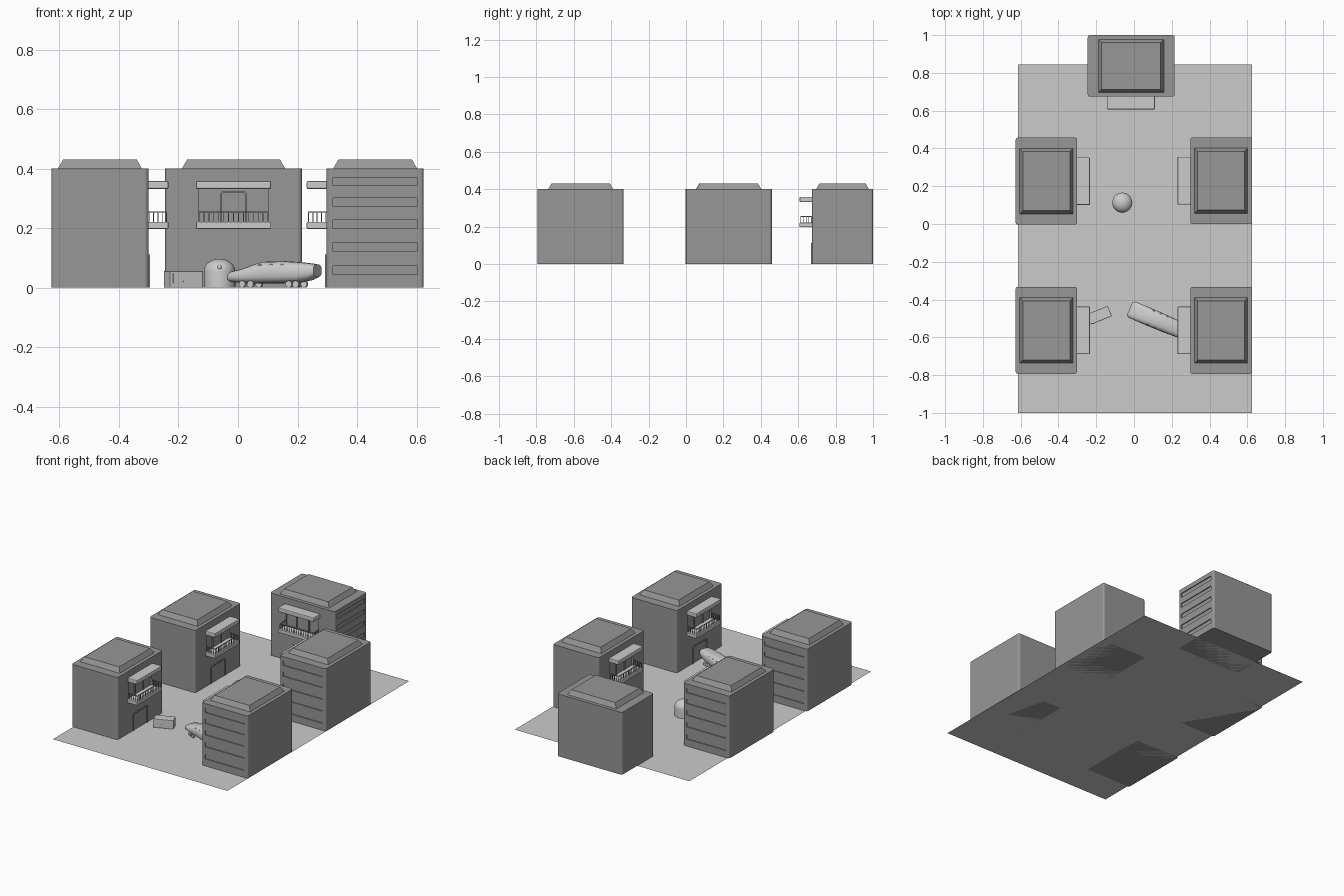
import bpy, bmesh, math
from mathutils import Matrix, Vector

if "Cube" in bpy.data.objects:
    bpy.data.objects.remove(bpy.data.objects["Cube"])

T = Matrix.Translation


def link(name, mesh, mat=Matrix()):
    ob = bpy.data.objects.new(name, mesh)
    bpy.context.collection.objects.link(ob)
    ob.matrix_world = mat
    return ob


def finish(bm, name):
    bmesh.ops.recalc_face_normals(bm, faces=bm.faces)
    me = bpy.data.meshes.new(name)
    bm.to_mesh(me)
    bm.free()
    return me


def add_box(bm, x0, x1, y0, y1, z0, z1):
    m = T(((x0 + x1) / 2, (y0 + y1) / 2, (z0 + z1) / 2)) @ Matrix.Diagonal((x1 - x0, y1 - y0, z1 - z0, 1))
    return bmesh.ops.create_cube(bm, size=1, matrix=m)['verts']


def boxes(name, dims, bevel=0, vertical=False):
    bm = bmesh.new()
    for d in dims:
        add_box(bm, *d)
    if bevel:
        edges = [e for e in bm.edges if not vertical or
                 abs(e.verts[0].co.z - e.verts[1].co.z) > 0.01]
        bmesh.ops.bevel(bm, geom=edges, offset=bevel, segments=3 if vertical else 2,
                        profile=0.5, affect='EDGES')
    return finish(bm, name)


def smooth(me, angle=35):
    for p in me.polygons:
        p.use_smooth = True
    me.set_sharp_from_angle(angle=math.radians(angle))
    return me


def arch(x0, x1, z0, z1, r, y):
    pts = [Vector((x0, y, z0))]
    for cx, a0 in ((x0 + r, 180), (x1 - r, 90)):
        for i in range(5):
            a = math.radians(a0 - i * 22.5)
            pts.append(Vector((cx + r * math.cos(a), y, z1 - r + r * math.sin(a))))
    return pts + [Vector((x1, y, z0))]


def door_frame(name, x0, x1, z0, z1, t, y0, y1):
    bm = bmesh.new()
    loops = [[bm.verts.new(p) for p in arch(x0 + i, x1 - i, z0, z1 - i, 0.014 - i, y)]
             for i, y in ((0, y1), (0, y0), (t, y0), (t, y1))]
    for a, b in zip(loops, loops[1:] + loops[:1]):
        for i in range(len(a) - 1):
            bm.faces.new((a[i], a[i + 1], b[i + 1], b[i]))
    for i in (0, -1):
        bm.faces.new([l[i] for l in loops])
    return finish(bm, name)


# Ground sheet
bm = bmesh.new()
bmesh.ops.create_grid(bm, x_segments=1, y_segments=1, size=1,
                      matrix=T((0.005, -0.0775, 0)) @ Matrix.Diagonal((0.62, 0.9225, 1, 1)))
link("ground_sheet", finish(bm, "ground_sheet"))

# Building block with window slots in one side and a shallow balcony recess in front
dark = bpy.data.materials.new("dark_grey")
dark.diffuse_color = (0.31, 0.31, 0.31, 1)
dark.use_nodes = True
dark.node_tree.nodes["Principled BSDF"].inputs["Base Color"].default_value = dark.diffuse_color
HX, HY = 0.23, 0.163
block = link("block", boxes("block", [(-HX, HX, -HY, HY, 0, 0.4)], 0.012, True))
cutter = link("slot_cutter", boxes("slot_cutter", [
    (HX - 0.006, HX + 0.05, -0.141, 0.141, z - 0.014, z + 0.014)
    for z in (0.059, 0.137, 0.213, 0.287, 0.357)] + [(-0.116, 0.116, -HY - 0.05, -HY + 0.01, 0.219, 0.332)]))
cutter.hide_render = True
mod = block.modifiers.new("slots", 'BOOLEAN')
mod.object, mod.operation, mod.solver = cutter, 'DIFFERENCE', 'EXACT'
dg = bpy.context.evaluated_depsgraph_get()
body = bpy.data.meshes.new_from_object(block.evaluated_get(dg))
bpy.data.objects.remove(block)
bpy.data.objects.remove(cutter)

# Tapered roof cap
bm = bmesh.new()
for v in add_box(bm, -0.174, 0.174, -0.141, 0.141, 0.4, 0.43):
    if v.co.z > 0.42:
        v.co.x *= 0.156 / 0.174
        v.co.y *= 0.124 / 0.141
roof = finish(bm, "roof_cap")

# Balcony railing bars on the front and both ends
bars = []
b = 0.0014
pts = [(-0.116 + i * 0.232 / 14, -0.224) for i in range(15)]
pts += [(sx * 0.116, -0.224 + i * 0.0145) for sx in (-1, 1) for i in range(1, 5)]
for x, y in pts:
    bars.append((x - b, x + b, y - b, y + b, 0.218, 0.254))
bars.append((-0.118, 0.118, -0.226, -0.222, 0.252, 0.256))
for sx in (-1, 1):
    bars.append((sx * 0.116 - 0.002, sx * 0.116 + 0.002, -0.226, -HY, 0.252, 0.256))

parts = {
    "building_block": body,
    "roof_cap": roof,
    "balcony_slab": boxes("slab", [(-0.126, 0.126, -0.23, -HY + 0.003, 0.198, 0.221)], 0.003),
    "balcony_canopy": boxes("canopy", [(-0.126, 0.126, -0.23, -HY + 0.003, 0.331, 0.359)], 0.005),
    "balcony_railing": boxes("railing", bars),
    "lower_door_frame": door_frame("lower", -0.074, 0.074, 0, 0.112, 0.007, -HY - 0.005, -HY + 0.004),
    "upper_door_frame": door_frame("upper", -0.046, 0.046, 0.219, 0.324, 0.006, -HY + 0.003, -HY + 0.012),
}
for name in ("building_block", "roof_cap", "balcony_railing", "lower_door_frame", "upper_door_frame"):
    parts[name].materials.clear()
    parts[name].materials.append(dark)
for n, (x, y, rot) in enumerate([(-0.015, 0.837, 0), (-0.464, 0.227, 90), (-0.464, -0.563, 90),
                                 (0.461, 0.229, -90), (0.461, -0.563, -90)]):
    m = T((x, y, 0)) @ Matrix.Rotation(math.radians(rot), 4, 'Z')
    for name, me in parts.items():
        link(f"{name}_{n}", me, m)

# Vehicle body lofted through rounded sections: distance, half width, bottom, top
car = T((-0.021, -0.449, 0)) @ Matrix.Rotation(math.radians(-23), 4, 'Z')
bm = bmesh.new()
rings = []
for s, w, z0, z1 in [(-0.002, 0.038, 0.023, 0.044), (0.008, 0.045, 0.018, 0.055),
                     (0.05, 0.047, 0.015, 0.065), (0.085, 0.047, 0.014, 0.078),
                     (0.12, 0.047, 0.014, 0.087), (0.2, 0.046, 0.015, 0.089),
                     (0.25, 0.044, 0.017, 0.086), (0.29, 0.041, 0.025, 0.082),
                     (0.313, 0.036, 0.036, 0.078)]:
    ring = []
    for i in range(20):
        a = math.tau * i / 20
        c, d = math.cos(a), math.sin(a)
        ring.append(bm.verts.new((s, w * math.copysign(abs(c) ** 0.65, c),
                                  (z0 + z1) / 2 + (z1 - z0) / 2 * math.copysign(abs(d) ** 0.75, d))))
    rings.append(ring)
for p, q in zip(rings, rings[1:]):
    for i in range(20):
        j = (i + 1) % 20
        bm.faces.new((p[i], p[j], q[j], q[i]))
bm.faces.new(rings[0])
bm.faces.new(rings[-1])
link("vehicle_body", smooth(finish(bm, "vehicle_body"), 50), car)

# Vehicle wheels and side windows
for name, spots, r, depth in (
        ("vehicle_wheels", [(s, 0.036, 0.012) for s in (0.055, 0.085, 0.225, 0.25)], 0.0115, 0.012),
        ("vehicle_windows", [(s, 0.036, 0.072) for s in (0.12, 0.16, 0.2)], 0.007, 0.01)):
    bm = bmesh.new()
    for s, y, z in spots:
        for side in (-1, 1):
            bmesh.ops.create_cone(bm, cap_ends=True, segments=16, radius1=r, radius2=r, depth=depth,
                                  matrix=T((s, side * y, z)) @ Matrix.Rotation(math.pi / 2, 4, 'X'))
    link(name, smooth(finish(bm, name)), car)

# Storage crate with raised hatch and side label plate
crate = T((-0.184, -0.483, 0)) @ Matrix.Rotation(math.radians(22), 4, 'Z')
link("crate_body", boxes("crate_body", [(-0.06, 0.06, -0.029, 0.029, 0, 0.056)], 0.003), crate)
link("crate_panels", boxes("crate_panels", [(-0.048, -0.034, -0.031, -0.028, 0.016, 0.047),
                                            (-0.012, 0.004, -0.03, -0.028, 0.019, 0.023)]), crate)

# Domed drum: revolved profile
bm = bmesh.new()
R = 0.053
prof = [(0, 0), (R, 0), (R, 0.055)] + [
    (R * math.cos(a), 0.055 + 0.042 * math.sin(a)) for a in (math.pi / 2 * i / 8 for i in range(1, 9))]
vs = [bm.verts.new((max(x, 0), 0, z)) for x, z in prof]
es = [bm.edges.new(e) for e in zip(vs, vs[1:])]
bmesh.ops.spin(bm, geom=vs + es, cent=(0, 0, 0), axis=(0, 0, 1), angle=math.tau, steps=32)
bmesh.ops.remove_doubles(bm, verts=bm.verts, dist=1e-5)
spot = T((-0.062, 0.113, 0))
link("dome_drum", smooth(finish(bm, "dome_drum")), spot)
bm = bmesh.new()
bmesh.ops.create_uvsphere(bm, u_segments=16, v_segments=8, radius=0.008, matrix=T((0, -0.046, 0.068)))
link("dome_lens", smooth(finish(bm, "dome_lens")), spot)
